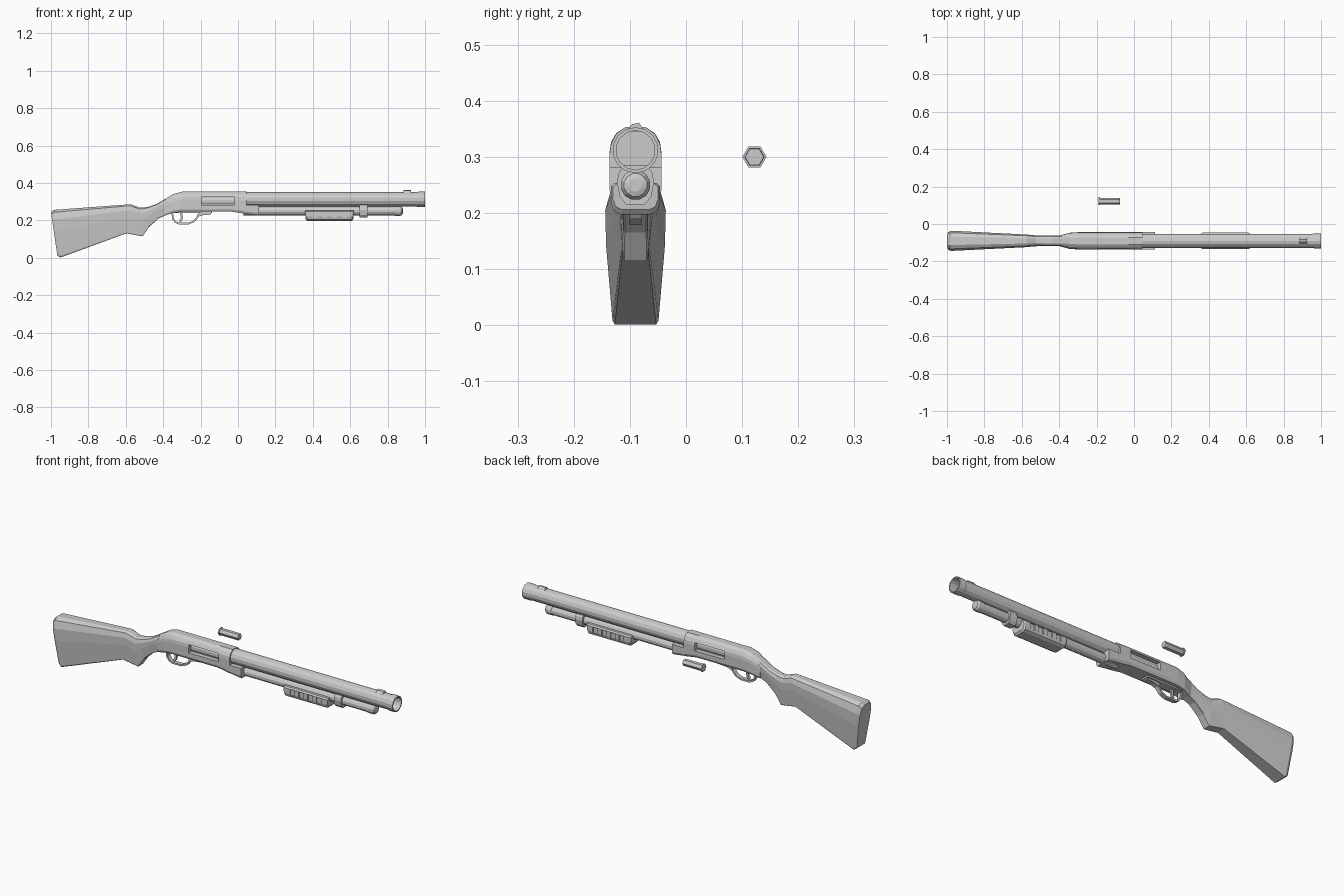
import bpy, bmesh, math
from mathutils import Vector

if "Cube" in bpy.data.objects:
    bpy.data.objects.remove(bpy.data.objects["Cube"])

Y = -0.09  # centre plane of the gun


def finish(bm, name):
    bmesh.ops.recalc_face_normals(bm, faces=bm.faces)
    me = bpy.data.meshes.new(name)
    bm.to_mesh(me)
    bm.free()
    ob = bpy.data.objects.new(name, me)
    bpy.context.collection.objects.link(ob)
    return ob


def skin(name, rings, closed=False):
    """Join rings of points with quads; cap the ends unless closed."""
    bm = bmesh.new()
    vs = [[bm.verts.new(p) for p in r] for r in rings]
    n = len(vs[0])
    pairs = list(zip(vs, vs[1:])) + ([(vs[-1], vs[0])] if closed else [])
    for a, b in pairs:
        for i in range(n):
            j = (i + 1) % n
            bm.faces.new((a[i], a[j], b[j], b[i]))
    if not closed:
        bm.faces.new(vs[0])
        bm.faces.new(vs[-1])
    return finish(bm, name)


def lathe(name, profile, z, y=Y, sides=12, turn=0.5, closed=False):
    """Turn (x, radius) pairs about an axis along x."""
    ang = [2 * math.pi * (i + turn) / sides for i in range(sides)]
    return skin(name, [[(x, y + r * math.cos(a), z + r * math.sin(a)) for a in ang]
                       for x, r in profile], closed)


def loft(name, sections, half):
    """Sections (x_top, z_top, x_bottom, z_bottom, half_width); half = (width, drop) fractions."""
    outline = list(half) + [(-w, d) for w, d in reversed(half)]
    return skin(name, [[(xt + (xb - xt) * d, Y + w * hw, zt + (zb - zt) * d)
                        for w, d in outline] for xt, zt, xb, zb, hw in sections])


def boxes(name, specs):
    """Boxes given as (x0, x1, y0, y1, z0, z1)."""
    bm = bmesh.new()
    for x0, x1, y0, y1, z0, z1 in specs:
        vs = bmesh.ops.create_cube(bm, size=1)['verts']
        for v in vs:
            v.co = Vector(((x0 + x1) / 2 + v.co.x * (x1 - x0),
                           (y0 + y1) / 2 + v.co.y * (y1 - y0),
                           (z0 + z1) / 2 + v.co.z * (z1 - z0)))
    return finish(bm, name)


def cut(ob, specs):
    cutter = boxes("cutter", specs)
    cutter.hide_render = True
    mod = ob.modifiers.new("cut", 'BOOLEAN')
    mod.operation = 'DIFFERENCE'
    mod.solver = 'EXACT'
    mod.object = cutter
    bpy.context.view_layer.objects.active = ob
    bpy.ops.object.modifier_apply(modifier=mod.name)
    bpy.data.objects.remove(cutter)


def strip(name, path, half_w, thick):
    """Flat strap following an (x, z) path."""
    pts = [Vector(p) for p in path]
    rings = []
    for i, p in enumerate(pts):
        t = (pts[min(i + 1, len(pts) - 1)] - pts[max(i - 1, 0)]).normalized()
        n = Vector((-t.y, t.x)) * thick / 2
        a, b = p + n, p - n
        rings.append([(a.x, Y - half_w, a.y), (a.x, Y + half_w, a.y),
                      (b.x, Y + half_w, b.y), (b.x, Y - half_w, b.y)])
    return skin(name, rings)


# Shoulder stock with grip
loft("stock", [
    (-1.0, 0.244, -0.966, 0.012, 0.047),
    (-0.985, 0.256, -0.95, 0.001, 0.054),
    (-0.575, 0.286, -0.598, 0.13, 0.034),
    (-0.525, 0.268, -0.51, 0.115, 0.029),
    (-0.485, 0.271, -0.475, 0.165, 0.028),
    (-0.435, 0.287, -0.425, 0.21, 0.028),
    (-0.385, 0.317, -0.38, 0.23, 0.029)],
    [(0.42, 0), (0.8, 0.05), (1, 0.2), (0.97, 0.45), (0.76, 0.97), (0.68, 1)])

# Receiver, tapering into the grip
receiver = loft("receiver", [
    (-0.40, 0.308, -0.39, 0.226, 0.029),
    (-0.345, 0.341, -0.345, 0.24, 0.043),
    (-0.30, 0.353, -0.30, 0.246, 0.046),
    (-0.03, 0.353, -0.03, 0.246, 0.046),
    (0.045, 0.353, 0.045, 0.234, 0.046)],
    [(0.4, 0), (0.75, 0.1), (0.95, 0.25), (1, 0.4), (1, 0.88), (0.85, 1)])
cut(receiver, [(-0.195, -0.02, Y + s * 0.04 - 0.018, Y + s * 0.04 + 0.018, 0.282, 0.325)
               for s in (-1, 1)])
lathe("bolt", [(-0.2, 0.029), (-0.01, 0.029)], 0.302)

# Lower front lip of the receiver
loft("receiver_lip", [(0.03, 0.281, 0.03, 0.237, 0.046), (0.113, 0.281, 0.113, 0.226, 0.046)],
     [(1, 0), (1, 0.75), (0.85, 1)])

# Hollow barrel with a slight muzzle rim
lathe("barrel", [(0.03, 0.0385), (0.955, 0.0385), (0.965, 0.041), (1.0, 0.041),
                 (1.0, 0.035), (0.03, 0.035)], 0.312, sides=14, closed=True)

# Front sight bead ramp
skin("front_sight", [[(x0, Y - 0.018, 0.345), (x1, Y - 0.018, 0.345), (x1, Y - 0.006, 0.3585),
                      (x0, Y - 0.006, 0.3585)][::1] if s < 0 else
                     [(x0, Y + 0.018, 0.345), (x1, Y + 0.018, 0.345), (x1, Y + 0.006, 0.361),
                      (x0, Y + 0.006, 0.361)]
                     for s, x0, x1 in ((-1, 0.885, 0.925), (1, 0.885, 0.925))])

# Magazine tube with domed cap
lathe("magazine_tube", [(0.03, 0.0245), (0.84, 0.0245), (0.84, 0.027), (0.868, 0.027),
                        (0.878, 0.021), (0.881, 0.012)], 0.25)

# Clamp joining tube and barrel
loft("barrel_clamp", [(0.65, 0.286, 0.65, 0.215, 0.033), (0.692, 0.286, 0.692, 0.215, 0.033)],
     [(0.6, 0), (0.9, 0.2), (1, 0.45), (0.85, 0.8), (0.5, 1)])

# Sliding pump grip with side grooves
pump = loft("pump_grip", [
    (0.358, 0.252, 0.362, 0.206, 0.04),
    (0.366, 0.254, 0.37, 0.197, 0.044),
    (0.612, 0.254, 0.608, 0.197, 0.044),
    (0.62, 0.252, 0.616, 0.206, 0.04)],
    [(0.85, 0), (1, 0.12), (1, 0.6), (0.88, 0.88), (0.6, 1)])
cut(pump, [(x - 0.013, x + 0.013, Y + s * 0.045 - 0.007, Y + s * 0.045 + 0.007, 0.213, 0.247)
           for x in (0.412, 0.464, 0.516, 0.568) for s in (-1, 1)])

# Trigger guard, its plate and the trigger
strip("trigger_guard", [(-0.352, 0.243), (-0.347, 0.208), (-0.335, 0.191), (-0.315, 0.183),
                        (-0.265, 0.183), (-0.235, 0.195), (-0.215, 0.22), (-0.2, 0.244)],
      0.011, 0.009)
boxes("guard_plate", [(-0.36, -0.14, Y - 0.022, Y + 0.022, 0.238, 0.25)])
strip("front_guard_web", [(-0.218, 0.225), (-0.19, 0.234), (-0.145, 0.238)], 0.014, 0.014)
strip("trigger", [(-0.305, 0.243), (-0.3, 0.218), (-0.303, 0.203), (-0.312, 0.194)], 0.006, 0.011)

# Loose hexagonal shell
lathe("shell", [(-0.19, 0.0215), (-0.183, 0.0215), (-0.183, 0.018), (-0.079, 0.018),
                (-0.075, 0.0165)], 0.30, y=0.122, sides=6, turn=0)
